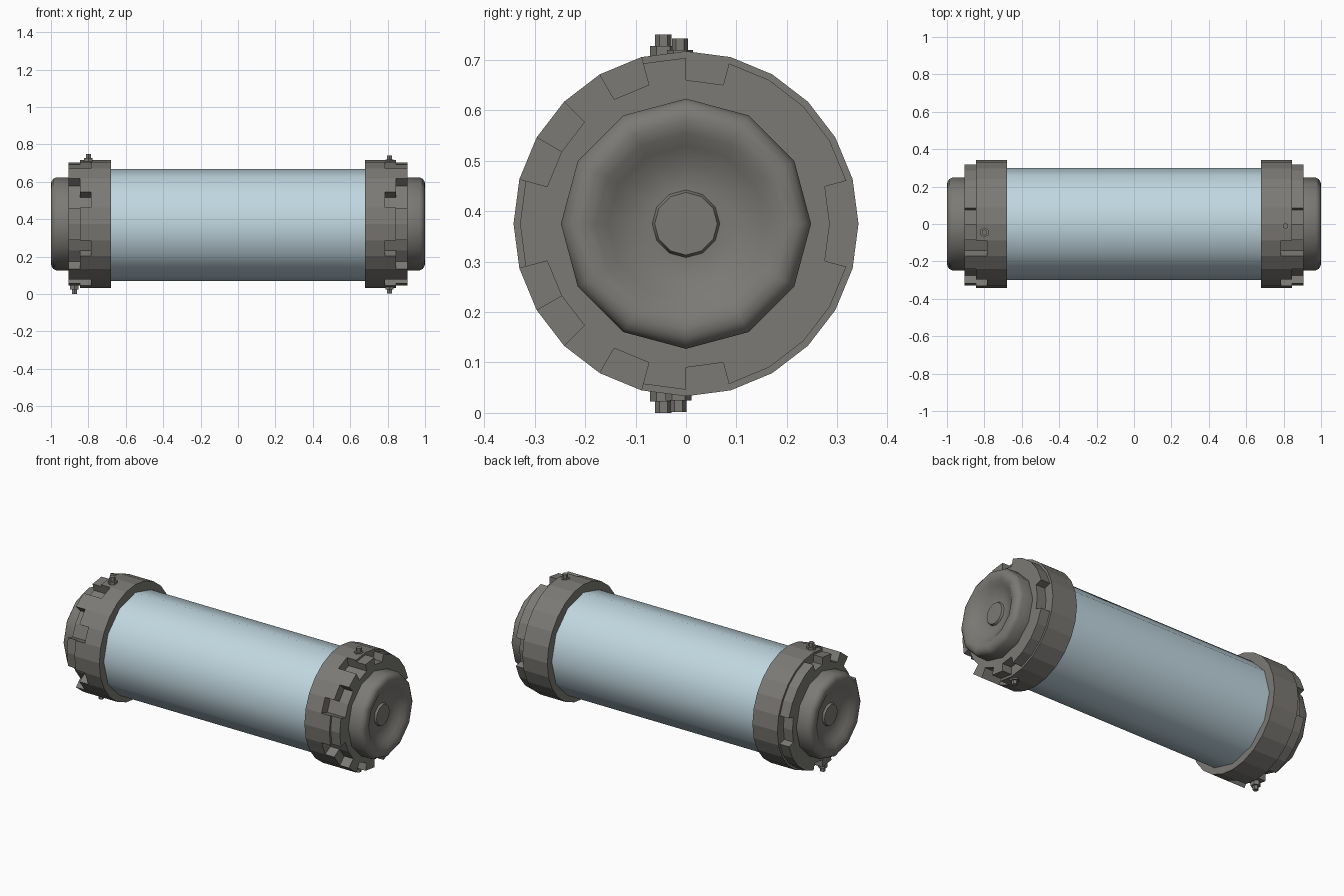
import bpy, bmesh, math
from mathutils import Matrix, Vector

if "Cube" in bpy.data.objects:
    bpy.data.objects.remove(bpy.data.objects["Cube"])

CZ = 0.375          # height of the long axis
SEG = 24            # sides of the collars


def material(name, rgb):
    m = bpy.data.materials.new(name)
    m.diffuse_color = (*rgb, 1)
    m.use_nodes = True
    m.node_tree.nodes["Principled BSDF"].inputs["Base Color"].default_value = m.diffuse_color
    return m


METAL = material("warm_grey_metal", (0.20, 0.193, 0.178))
GLASS = material("pale_blue", (0.53, 0.68, 0.75))


def polar(x, r, deg, cz=CZ):
    a = math.radians(deg)
    return Vector((x, r * math.cos(a), cz + r * math.sin(a)))


def finish(bm, name, mat, smooth=None):
    bmesh.ops.remove_doubles(bm, verts=bm.verts, dist=1e-5)
    bmesh.ops.recalc_face_normals(bm, faces=bm.faces)
    me = bpy.data.meshes.new(name)
    bm.to_mesh(me)
    bm.free()
    me.materials.append(mat)
    ob = bpy.data.objects.new(name, me)
    bpy.context.collection.objects.link(ob)
    if smooth:
        bpy.ops.object.select_all(action='DESELECT')
        bpy.context.view_layer.objects.active = ob
        ob.select_set(True)
        bpy.ops.object.shade_smooth_by_angle(angle=math.radians(smooth))
    return ob


def lathe(name, profile, sides, mat, smooth, cz=CZ):
    """Turn (x, radius) points around the long axis."""
    bm = bmesh.new()
    step = 360 / sides
    for k in range(sides):
        for (x0, r0), (x1, r1) in zip(profile, profile[1:]):
            pts = [polar(x0, r0, k * step, cz), polar(x0, r0, (k + 1) * step, cz),
                   polar(x1, r1, (k + 1) * step, cz), polar(x1, r1, k * step, cz)]
            if r1 == 0:
                pts.pop()
            if r0 == 0:
                pts.pop(0)
            bm.faces.new([bm.verts.new(p) for p in pts])
    return finish(bm, name, mat, smooth)


# Notched segments of the collar, each 15 degrees, counted from +y towards the top
OUTER, RING, FLOOR = 0.342, 0.329, 0.285
MID_NOTCH = {7, 10, 13, 16}
RING_NOTCH = {5, 7, 9, 10, 13, 14, 16, 18, 23, 0}
RING_FLUSH = {8, 15}


def collar(name, side):
    xs = [0.68, 0.785, 0.845, 0.905]
    rad = [[OUTER] * SEG,
           [FLOOR if k in MID_NOTCH else OUTER for k in range(SEG)],
           [FLOOR if k in RING_NOTCH else OUTER if k in RING_FLUSH else RING
            for k in range(SEG)]]
    bm = bmesh.new()

    def quad(*pts):
        bm.faces.new([bm.verts.new(polar(side * x, r, 15 * k)) for x, r, k in pts])

    def step_face(x, ra, rb, k):
        if ra != rb:
            quad((x, ra, k), (x, ra, k + 1), (x, rb, k + 1), (x, rb, k))

    for k in range(SEG):
        for i in range(3):
            r, nxt = rad[i][k], rad[i][(k + 1) % SEG]
            a, b = xs[i], xs[i + 1]
            quad((a, r, k), (a, r, k + 1), (b, r, k + 1), (b, r, k))
            if r != nxt:                                   # notch walls
                quad((a, r, k + 1), (b, r, k + 1), (b, nxt, k + 1), (a, nxt, k + 1))
        step_face(xs[0], 0.26, OUTER, k)                   # inner end
        step_face(xs[1], rad[0][k], rad[1][k], k)
        step_face(xs[2], rad[1][k], rad[2][k], k)
        step_face(xs[3], rad[2][k], 0.22, k)               # outer end
    return finish(bm, name, METAL)


def bolt(name, x, y, z, up):
    """Hexagonal washer with a narrower hexagonal head."""
    bm = bmesh.new()
    for r, z0, z1 in ((0.026, -0.012, 0.013), (0.016, 0.013, 0.036)):
        bmesh.ops.create_cone(bm, cap_ends=True, segments=6, radius1=r, radius2=r,
                              depth=z1 - z0,
                              matrix=Matrix.Translation((x, y, z + up * (z0 + z1) / 2)))
    return finish(bm, name, METAL)


# Glass body
lathe("tube", [(-0.69, 0.27), (-0.69, 0.3), (0.69, 0.3), (0.69, 0.27)], 12, GLASS, 40, 0.369)

# Collars and dished end hubs
HUB = [(0.90, 0.248), (0.972, 0.248), (0.988, 0.24), (0.998, 0.225), (1.0, 0.205),
       (0.992, 0.18), (0.975, 0.155), (0.957, 0.12), (0.95, 0.085), (0.95, 0.067),
       (0.962, 0.062), (0.962, 0)]
for side, word in ((1, "right"), (-1, "left")):
    collar(word + "_collar", side)
    lathe(word + "_hub", [(side * x, r) for x, r in HUB], 12, METAL, 40)

# Bolts on the collars
bolt("right_top_bolt", 0.81, -0.012, 0.706, 1)
bolt("left_top_bolt", -0.80, -0.045, 0.714, 1)
bolt("right_bottom_bolt", 0.81, -0.015, 0.038, -1)
bolt("left_bottom_bolt", -0.875, -0.045, 0.036, -1)
